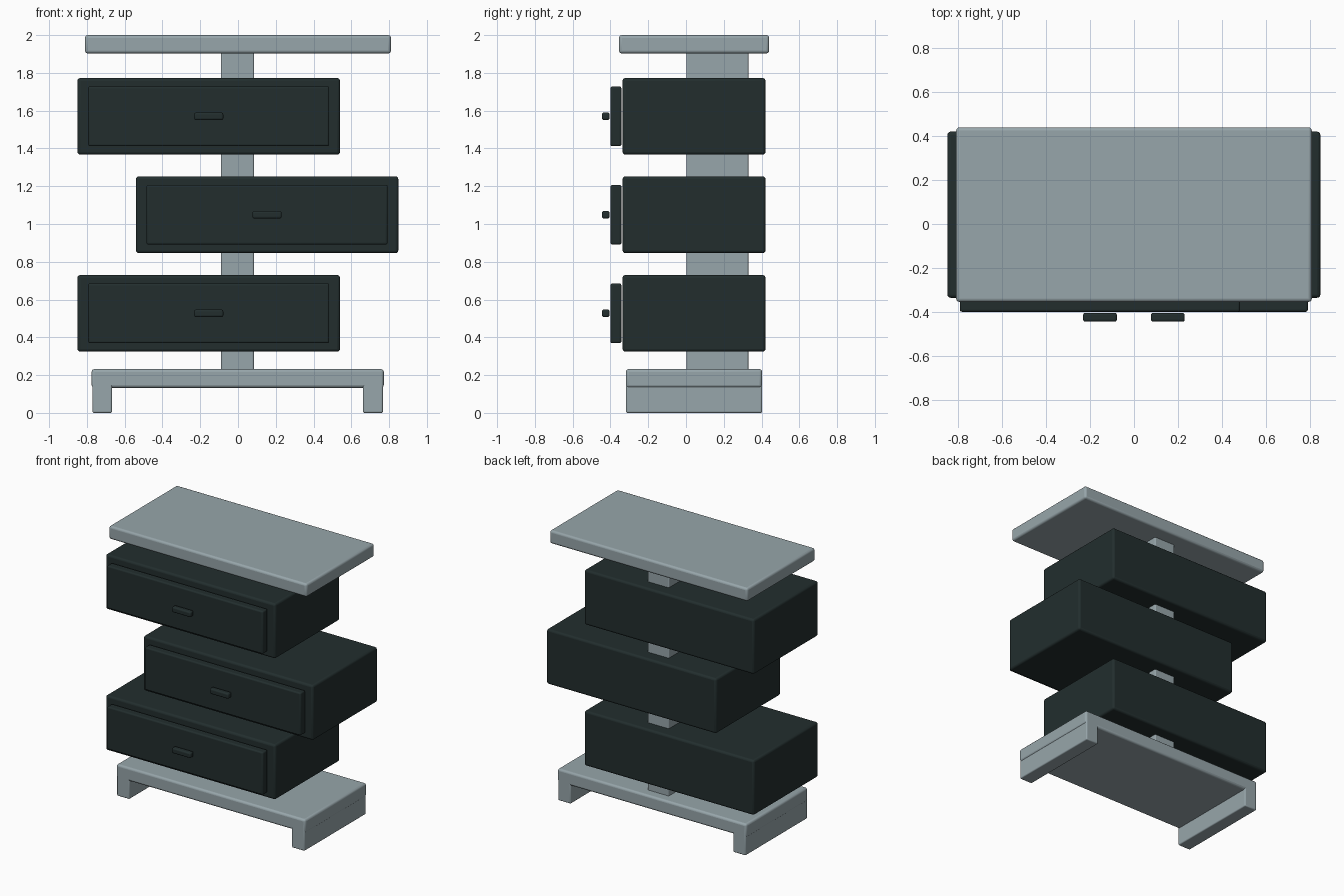
import bpy

cube = bpy.data.objects.get("Cube")
if cube:
    bpy.data.objects.remove(cube, do_unlink=True)


def make_material(name, rgb):
    mat = bpy.data.materials.new(name)
    mat.use_nodes = True
    mat.diffuse_color = (*rgb, 1)
    mat.node_tree.nodes["Principled BSDF"].inputs["Base Color"].default_value = (*rgb, 1)
    return mat


grey = make_material("pale grey", (0.31, 0.38, 0.405))
dark = make_material("dark slate", (0.016, 0.027, 0.027))


def box(name, x, y, z, mat, bevel=0.015):
    """Rounded box spanning the given (min, max) ranges."""
    spans = (x, y, z)
    bpy.ops.mesh.primitive_cube_add(size=1, location=[(a + b) / 2 for a, b in spans])
    obj = bpy.context.object
    obj.name = name
    obj.scale = [b - a for a, b in spans]
    bpy.ops.object.transform_apply(location=False, rotation=False, scale=True)
    obj.data.materials.append(mat)
    mod = obj.modifiers.new("rounded_edges", "BEVEL")
    mod.width = bevel
    mod.segments = 3
    bpy.ops.object.shade_smooth_by_angle()
    return obj


# Top board, base board, feet and central post
box("top_board", (-0.81, 0.81), (-0.355, 0.44), (1.903, 2.0), grey)
box("base_board", (-0.775, 0.772), (-0.318, 0.403), (0.133, 0.232), grey)
box("left_foot", (0.662, 0.767), (-0.318, 0.403), (0, 0.2), grey, 0.008)
box("right_foot", (-0.77, -0.667), (-0.318, 0.403), (0, 0.2), grey, 0.008)
box("post", (-0.09, 0.085), (0.003, 0.33), (0.18, 1.95), grey, 0.008)

# Staggered drawers, each with a front panel and a handle
for level, cx, cz in (("bottom", -0.155, 0.527),
                      ("middle", 0.154, 1.049),
                      ("top", -0.155, 1.57)):
    box(level + "_drawer_body", (cx - 0.695, cx + 0.695), (-0.336, 0.421),
        (cz - 0.203, cz + 0.203), dark)
    box(level + "_drawer_front", (cx - 0.638, cx + 0.638), (-0.4, -0.342),
        (cz - 0.158, cz + 0.158), dark, 0.01)
    box(level + "_drawer_handle", (cx - 0.077, cx + 0.077), (-0.445, -0.405),
        (cz - 0.02, cz + 0.02), dark, 0.01)
